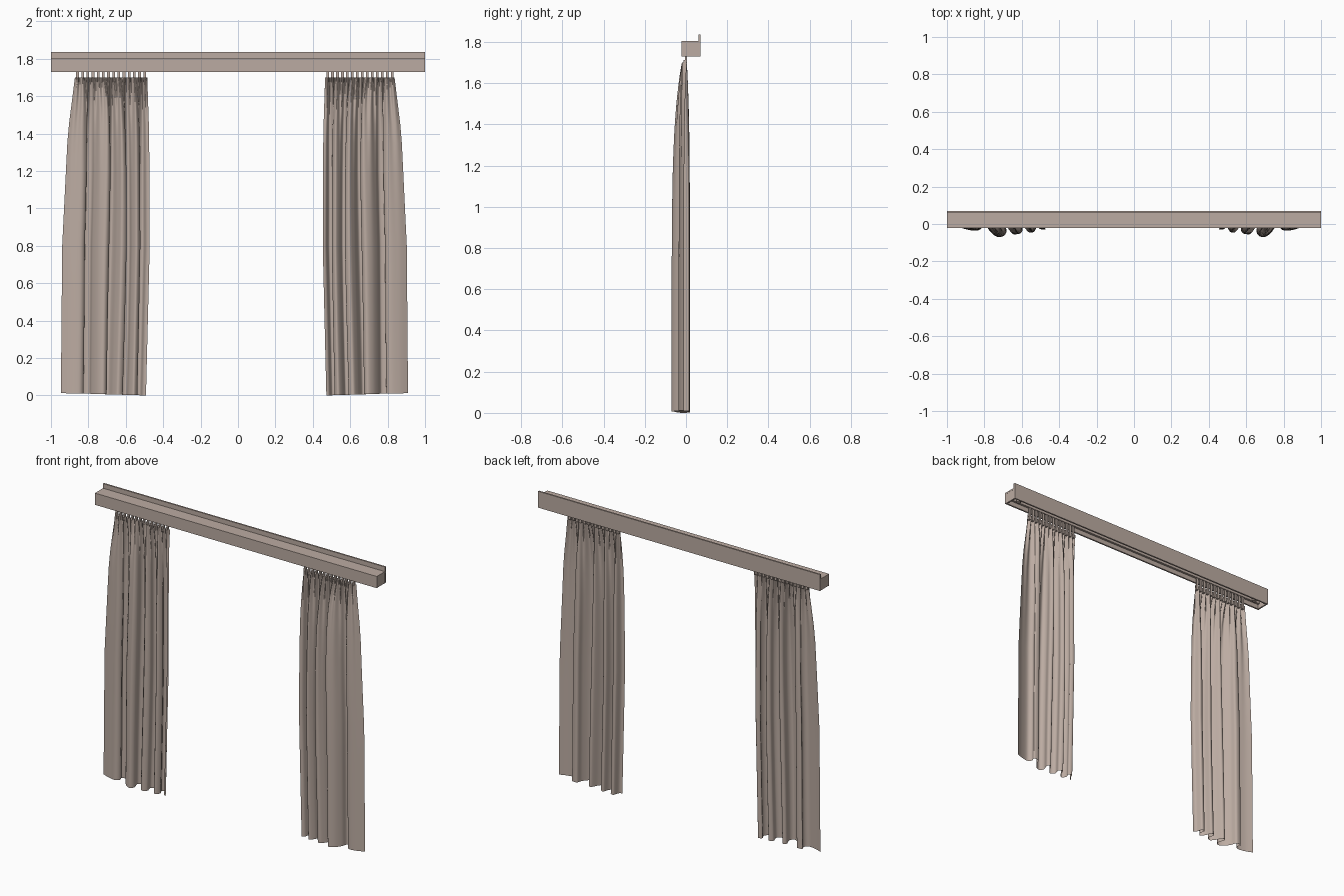
import bpy, bmesh, math
from mathutils import Vector

if "Cube" in bpy.data.objects:
    bpy.data.objects.remove(bpy.data.objects["Cube"])


def material(name, col):
    m = bpy.data.materials.new(name)
    m.diffuse_color = (*col, 1)
    m.use_nodes = True
    m.node_tree.nodes["Principled BSDF"].inputs["Base Color"].default_value = m.diffuse_color
    return m


BEIGE = material("warm_beige", (0.50, 0.41, 0.36))


def finish(bm, name):
    me = bpy.data.meshes.new(name)
    bm.to_mesh(me)
    bm.free()
    me.materials.append(BEIGE)
    ob = bpy.data.objects.new(name, me)
    bpy.context.collection.objects.link(ob)
    return ob


def add_box(bm, lo, hi):
    lo, hi = Vector(lo), Vector(hi)
    geo = bmesh.ops.create_cube(bm, size=1)
    for v in geo["verts"]:
        v.co = [(lo[k] + hi[k]) / 2 + v.co[k] * (hi[k] - lo[k]) for k in range(3)]


def box(name, lo, hi):
    bm = bmesh.new()
    add_box(bm, lo, hi)
    return finish(bm, name)


# Pelmet: folded board, open underneath, with a raised flange at the back
profile = [(-0.022, 1.73), (-0.022, 1.805), (0.060, 1.805), (0.060, 1.835),
           (0.070, 1.835), (0.070, 1.73), (0.060, 1.73), (0.060, 1.795),
           (-0.012, 1.795), (-0.012, 1.73)]
bm = bmesh.new()
face = bm.faces.new([bm.verts.new((-1, y, z)) for y, z in profile])
ext = bmesh.ops.extrude_face_region(bm, geom=[face])
bmesh.ops.translate(bm, vec=(2, 0, 0),
                    verts=[g for g in ext["geom"] if isinstance(g, bmesh.types.BMVert)])
bmesh.ops.recalc_face_normals(bm, faces=bm.faces)
finish(bm, "pelmet")
for side, tag in ((-1, "left"), (1, "right")):
    xs = sorted((side * 0.99, side * 0.999))
    box(tag + "_pelmet_end", (xs[0], -0.0125, 1.73), (xs[1], 0.0605, 1.796))
    # Rail end stop
    bm = bmesh.new()
    bmesh.ops.create_cone(bm, cap_ends=True, segments=16, radius1=0.014,
                          radius2=0.014, depth=0.05)
    bmesh.ops.translate(bm, verts=bm.verts, vec=(side * 0.93, 0.022, 1.771))
    finish(bm, tag + "_rail_stop")
box("curtain_rail", (-0.985, -0.006, 1.755), (0.985, 0.008, 1.796))

# Curtain cross-section at the hem: overlapping folds
FOLDS = [(-.947, -.010), (-.90, -.028), (-.85, -.035), (-.828, -.015), (-.835, .012),
         (-.80, .015), (-.785, -.02), (-.755, -.055), (-.72, -.07), (-.70, -.045),
         (-.712, 0), (-.69, .012), (-.665, -.03), (-.64, -.055), (-.615, -.035),
         (-.625, .005), (-.60, .018), (-.585, -.02), (-.56, -.045), (-.54, -.02),
         (-.55, .01), (-.525, .018), (-.51, -.02), (-.492, -.03)]
# Outer and inner outline of the hanging cloth: (z, outer x, inner x)
OUTLINE = [(0, -.947, -.492), (0.8, -.940, -.472), (1.4, -.910, -.475), (1.7, -.872, -.485)]
PLEATS = 14
TOP = 1.70


def edges_at(z):
    for a, b in zip(OUTLINE, OUTLINE[1:]):
        if z <= b[0] or b is OUTLINE[-1]:
            t = (z - a[0]) / (b[0] - a[0])
            return a[1] + (b[1] - a[1]) * t, a[2] + (b[2] - a[2]) * t


def spline(pts, steps):
    # Catmull-Rom curve through the points
    p = [Vector(q) for q in pts]
    p = [p[0]] + p + [p[-1]]
    out = []
    for i in range(1, len(p) - 2):
        a, b, c, d = p[i - 1:i + 3]
        for s in range(steps):
            t = s / steps
            out.append(0.5 * (2 * b + (c - a) * t + (2 * a - 5 * b + 4 * c - d) * t ** 2
                              + (3 * b - a - 3 * c + d) * t ** 3))
    return out + [p[-1]]


def curtain(tag, sx):
    path = spline(FOLDS, 7)
    n = len(path)
    length = [0]
    for a, b in zip(path, path[1:]):
        length.append(length[-1] + (b - a).length)
    levels = [0, .15, .35, .6, .8, 1.0, 1.2, 1.35, 1.45, 1.53, 1.59, 1.63, 1.665, TOP]
    bm = bmesh.new()
    rows = []
    for z in levels:
        x0, x1 = edges_at(z)
        d = TOP - z
        w = 1 - math.exp(-d / 0.22)          # pleats at the top melt into deep folds
        row = []
        for i, q in enumerate(path):
            u = length[i] / length[-1]
            s = (q.x + 0.947) / 0.455
            s = u + (s - u) * w
            s += 0.008 * math.sin(2.6 * z + 9 * u) * math.sin(math.pi * u)
            pleat = -0.008 + 0.012 * math.cos(2 * math.pi * PLEATS * u)
            y = pleat * (1 - w) + q.y * w
            hem = 0.012 * (1 - u) if z == 0 else 0
            row.append(bm.verts.new((sx * (x0 + (x1 - x0) * s), y, z + hem)))
        rows.append(row)
    for lo, hi in zip(rows, rows[1:]):
        for i in range(n - 1):
            f = [lo[i], lo[i + 1], hi[i + 1], hi[i]]
            bm.faces.new(f if sx > 0 else f[::-1]).smooth = True
    finish(bm, tag + "_curtain")

    # Hanging tabs between cloth and rail
    bm = bmesh.new()
    x0, x1 = edges_at(TOP)
    for k in range(PLEATS):
        x = sx * (x0 + (x1 - x0) * (k + 0.5) / PLEATS)
        add_box(bm, (x - 0.007, -0.012, 1.675), (x + 0.007, 0.004, 1.712))
        add_box(bm, (x - 0.007, -0.004, 1.70), (x + 0.007, 0.004, 1.76))
    finish(bm, tag + "_curtain_tabs")


curtain("left", 1)
curtain("right", -0.96)
